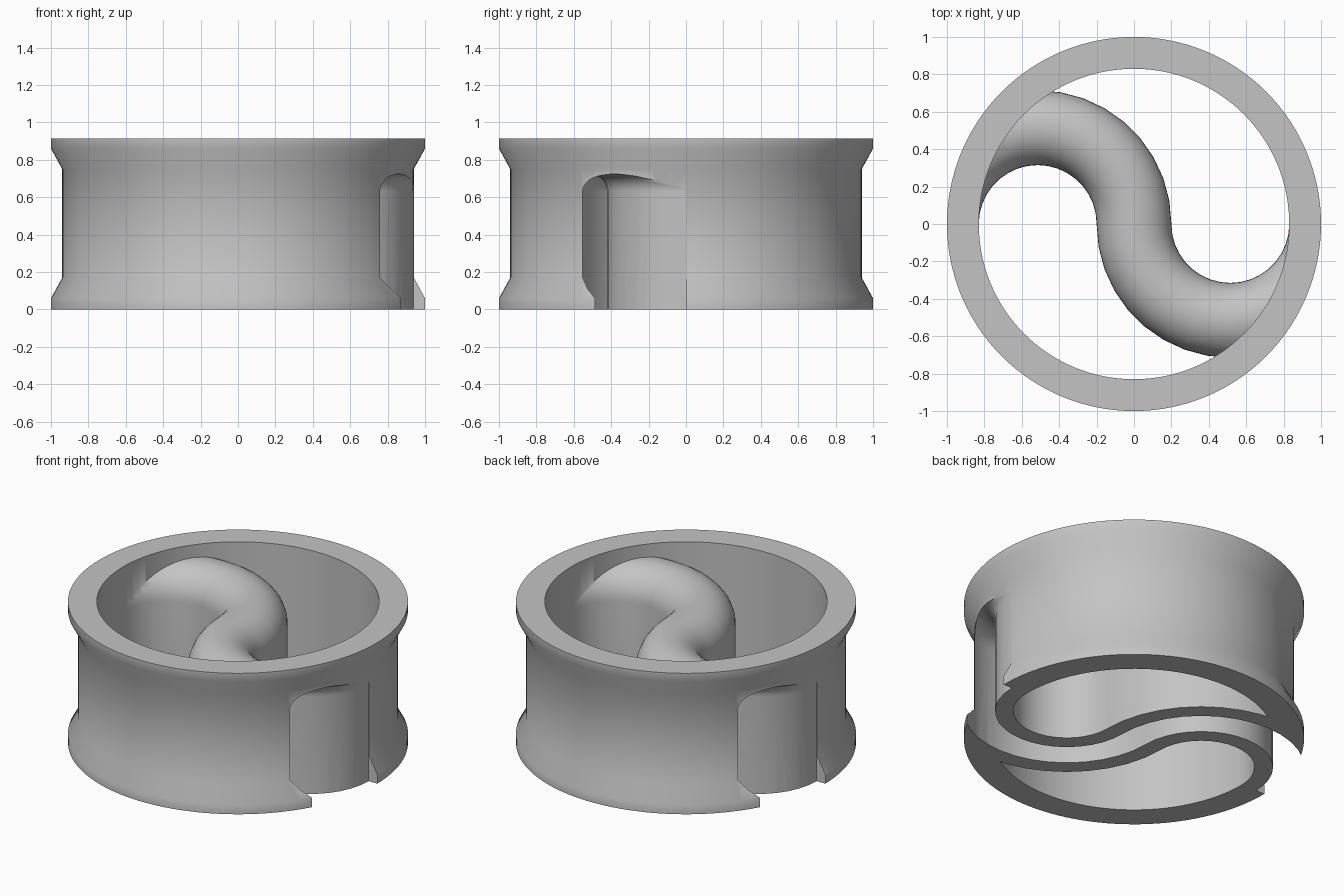
import bpy, bmesh
from math import sin, cos, pi, radians

cube = bpy.data.objects.get("Cube")
if cube:
    bpy.data.objects.remove(cube)

BEND = 0.515      # radius of both halves of the S path
SPRING = 0.632    # height where the arched section starts to round over

grey = bpy.data.materials.new("plain grey")
grey.use_nodes = True
grey.diffuse_color = (0.55, 0.55, 0.55, 1)
grey.node_tree.nodes["Principled BSDF"].inputs["Base Color"].default_value = (0.55, 0.55, 0.55, 1)


def finish(bm, name):
    bmesh.ops.recalc_face_normals(bm, faces=bm.faces)
    mesh = bpy.data.meshes.new(name)
    bm.to_mesh(mesh)
    bm.free()
    mesh.materials.append(grey)
    obj = bpy.data.objects.new(name, mesh)
    bpy.context.collection.objects.link(obj)
    return obj


def bridge(bm, loops, closed):
    """Join a row of equal vertex loops with quads."""
    count = len(loops)
    for i in range(count if closed else count - 1):
        a, b = loops[i], loops[(i + 1) % count]
        for j in range(len(a)):
            k = (j + 1) % len(a)
            bm.faces.new((a[j], a[k], b[k], b[j]))


def lathe(name, profile, steps=128):
    bm = bmesh.new()
    loops = []
    for i in range(steps):
        t = 2 * pi * i / steps
        loops.append([bm.verts.new((r * cos(t), r * sin(t), z)) for r, z in profile])
    bridge(bm, loops, True)
    return finish(bm, name)


def s_sweep(name, half, bottom, steps=18, arc=20):
    """Sweep an arched section along two opposite half circles."""
    section = [(-half, bottom)]
    section += [(-half * cos(pi * i / arc), SPRING + half * sin(pi * i / arc)) for i in range(arc + 1)]
    section.append((half, bottom))
    stations = [(-1, pi - pi * i / steps) for i in range(steps + 1)]
    stations += [(1, pi + pi * i / steps) for i in range(1, steps + 1)]
    bm = bmesh.new()
    loops = []
    for side, a in stations:
        loops.append([bm.verts.new((side * BEND + (BEND - side * u) * cos(a),
                                    (BEND - side * u) * sin(a), z)) for u, z in section])
    bridge(bm, loops, False)
    bm.faces.new(loops[0])
    bm.faces.new(loops[-1])
    return finish(bm, name)


def combine(target, tool, operation):
    mod = target.modifiers.new(operation.lower(), "BOOLEAN")
    mod.operation = operation
    mod.solver = "EXACT"
    mod.object = tool
    bpy.ops.object.select_all(action="DESELECT")
    target.select_set(True)
    bpy.context.view_layer.objects.active = target
    bpy.ops.object.modifier_apply(modifier=mod.name)
    bpy.data.objects.remove(tool)


# Flanged outer ring
ring = lathe("flanged_ring", [(0.83, 0), (1, 0), (1, 0.06), (0.94, 0.17),
                              (0.94, 0.75), (1, 0.86), (1, 0.915), (0.83, 0.915)])

# Arched S-shaped wall, trimmed to end inside the ring
tunnel = s_sweep("s_tunnel", 0.2, -0.1)
bm = bmesh.new()
bmesh.ops.create_cone(bm, cap_ends=True, segments=128, radius1=0.885, radius2=0.885, depth=1)
bmesh.ops.translate(bm, verts=bm.verts, vec=(0, 0, 0.5))
combine(tunnel, finish(bm, "trim_core"), "INTERSECT")
combine(ring, tunnel, "UNION")

# Channel running through the wall, open below and at both ends
combine(ring, s_sweep("channel_cutter", 0.092, -0.1), "DIFFERENCE")

ring.name = "ring_with_s_channel"
bpy.ops.object.shade_smooth_by_angle(angle=radians(40))
